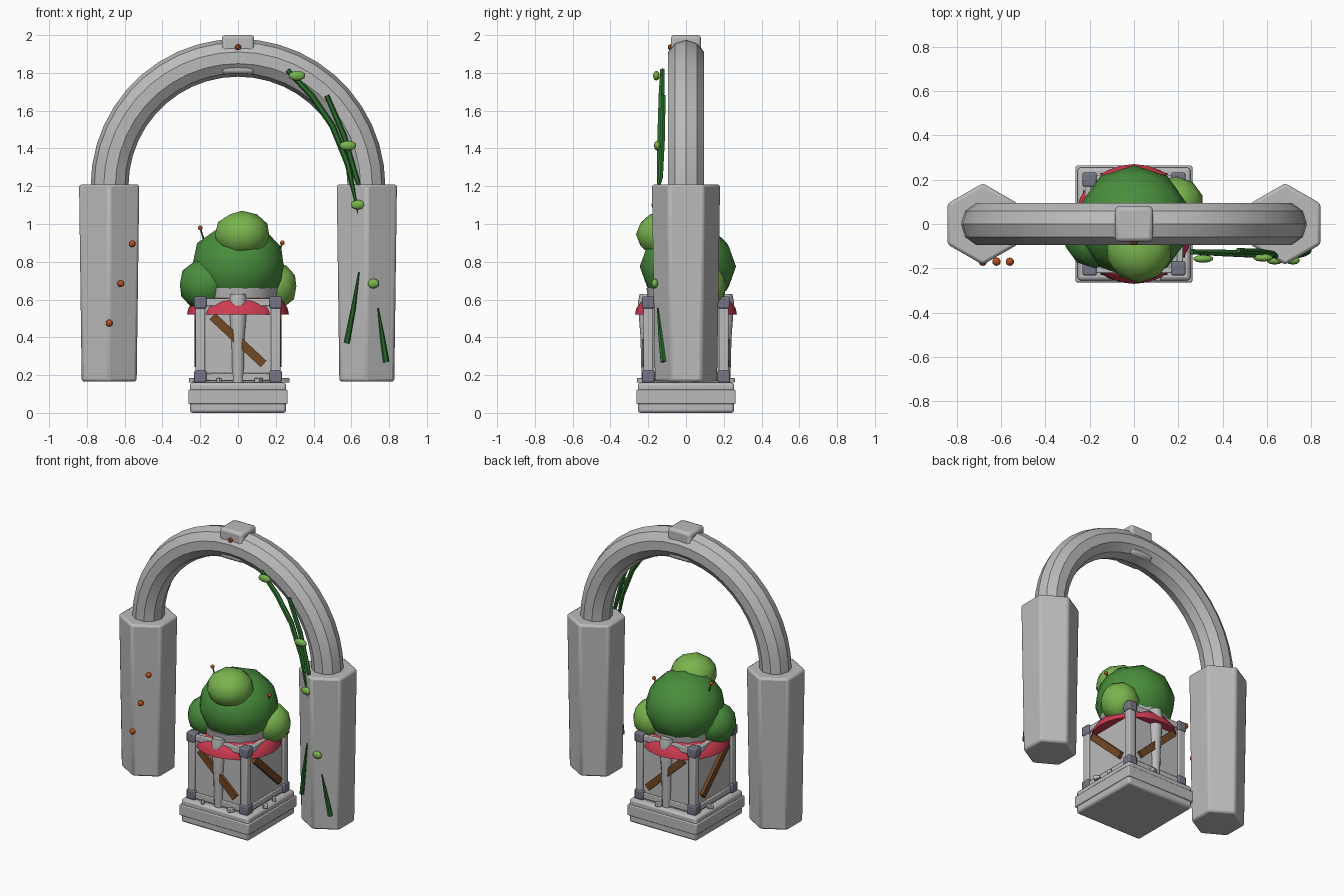
import bpy, bmesh, math
from mathutils import Vector, Matrix

if "Cube" in bpy.data.objects:
    bpy.data.objects.remove(bpy.data.objects["Cube"])


def material(name, rgb):
    m = bpy.data.materials.new(name)
    m.diffuse_color = (*rgb, 1)
    m.use_nodes = True
    m.node_tree.nodes["Principled BSDF"].inputs["Base Color"].default_value = m.diffuse_color
    return m


STONE = material("grey stone", (0.50, 0.50, 0.50))
SLATE = material("slate", (0.18, 0.18, 0.24))
RED = material("red cloth", (0.62, 0.045, 0.085))
GREEN = material("leaf green", (0.065, 0.27, 0.045))
LIME = material("light green", (0.19, 0.46, 0.075))
VINE = material("vine green", (0.025, 0.16, 0.027))
BROWN = material("brown wood", (0.17, 0.065, 0.018))
ORANGE = material("orange berry", (0.45, 0.08, 0.013))


def finish(name, bm, mat, bevel=0, angle=30):
    bmesh.ops.recalc_face_normals(bm, faces=bm.faces)
    me = bpy.data.meshes.new(name)
    bm.to_mesh(me)
    bm.free()
    me.materials.append(mat)
    ob = bpy.data.objects.new(name, me)
    bpy.context.collection.objects.link(ob)
    if bevel:
        b = ob.modifiers.new("bevel", "BEVEL")
        b.width, b.segments = bevel, 2
    bpy.ops.object.select_all(action="DESELECT")
    ob.select_set(True)
    bpy.context.view_layer.objects.active = ob
    bpy.ops.object.shade_smooth_by_angle(angle=math.radians(angle))
    return ob


def box(name, loc, size, mat, bevel=0, rot=None):
    bm = bmesh.new()
    bmesh.ops.create_cube(bm, size=1)
    m = Matrix.Translation(loc) @ (rot or Matrix()) @ Matrix.Diagonal((*size, 1))
    bm.transform(m)
    return finish(name, bm, mat, bevel)


def ball(name, loc, size, mat, sub=2):
    bm = bmesh.new()
    bmesh.ops.create_icosphere(bm, subdivisions=sub, radius=1)
    bm.transform(Matrix.Translation(loc) @ Matrix.Diagonal((*size, 1)))
    return finish(name, bm, mat, 0, 40)


def lathe(name, profile, mat, sides, spin=0, loc=(0, 0, 0), bevel=0):
    """Closed solid from (radius, height) pairs."""
    bm = bmesh.new()
    rings = []
    for r, z in profile:
        a = [spin + math.tau * i / sides for i in range(sides)]
        rings.append([bm.verts.new((loc[0] + r * math.cos(t), loc[1] + r * math.sin(t), z)) for t in a])
    for p, q in zip(rings, rings[1:]):
        for i in range(sides):
            j = (i + 1) % sides
            bm.faces.new((p[i], p[j], q[j], q[i]))
    bm.faces.new(rings[0])
    bm.faces.new(rings[-1])
    return finish(name, bm, mat, bevel)


def tube(name, points, radii, mat, sides=6):
    """Tapered round stem along a polyline."""
    bm = bmesh.new()
    pts = [Vector(p) for p in points]
    rings = []
    for k, p in enumerate(pts):
        d = (pts[min(k + 1, len(pts) - 1)] - pts[max(k - 1, 0)]).normalized()
        u = d.cross(Vector((0, 1, 0))).normalized()
        v = d.cross(u)
        rings.append([bm.verts.new(p + radii[k] * (u * math.cos(t) + v * math.sin(t)))
                      for t in (math.tau * i / sides for i in range(sides))])
    for p, q in zip(rings, rings[1:]):
        for i in range(sides):
            j = (i + 1) % sides
            bm.faces.new((p[i], p[j], q[j], q[i]))
    bm.faces.new(rings[0])
    bm.faces.new(rings[-1])
    return finish(name, bm, mat, 0, 40)


# Hexagonal pillars, slightly wider at the top
for side, x in (("left", -0.682), ("right", 0.682)):
    lathe(side + "_pillar", [(0.168, 0.165), (0.184, 1.21)], STONE, 6, math.pi / 6, (x, 0), 0.014)

# Half-ring arch with ten-sided section
bm = bmesh.new()
ARC, SIDES, rings = 22, 10, []
for k in range(ARC + 1):
    t = math.pi * k / ARC
    ring = []
    for i in range(SIDES):
        a = math.tau * i / SIDES
        r = 0.68 + 0.1 * math.cos(a)
        ring.append(bm.verts.new((r * math.cos(t), 0.1 * math.sin(a), 1.2 + r * math.sin(t))))
    rings.append(ring)
for p, q in zip(rings, rings[1:]):
    for i in range(SIDES):
        j = (i + 1) % SIDES
        bm.faces.new((p[i], p[j], q[j], q[i]))
bm.faces.new(rings[0])
bm.faces.new(rings[-1])
finish("arch", bm, STONE)
box("keystone", (0, 0, 1.897), (0.172, 0.16, 0.206), STONE, 0.018)
ball("keystone_gem", (0, -0.078, 1.935), (0.02, 0.02, 0.02), ORANGE, 1)

# Pedestal
box("pedestal_block", (0, 0, 0.08), (0.51, 0.51, 0.16), STONE, 0.015)
box("pedestal_band", (0, 0, 0.085), (0.526, 0.526, 0.075), STONE, 0.006)

# Planter body, corner posts and caps
box("planter_body", (0, 0, 0.375), (0.42, 0.42, 0.45), STONE)
for sx in (-1, 1):
    for sy in (-1, 1):
        box("corner_post", (sx * 0.2, sy * 0.2, 0.385), (0.05, 0.05, 0.43), STONE, 0.006)
        for z in (0.193, 0.585):
            box("corner_cap", (sx * 0.2, sy * 0.2, z), (0.064, 0.064, 0.064), SLATE, 0.008)

# Rails, and diagonal boards on each face
for k in range(4):
    turn = Matrix.Rotation(k * math.pi / 2, 4, "Z")
    for z in (0.19, 0.585):
        box("planter_rail", turn @ Vector((0, -0.208, z)), (0.36, 0.028, 0.04), STONE, 0.005, turn)
    slope = 43 if k in (0, 1) else -43
    # boards fall to the right on the front and right, to the left elsewhere
    box("diagonal_board", turn @ Vector((0, -0.22, 0.385)), (0.37, 0.022, 0.045), BROWN, 0,
        turn @ Matrix.Rotation(math.radians(slope), 4, "Y"))

# Tapered half columns on the front and back
for sy in (-1, 1):
    lathe("half_column", [(0.03, 0.16), (0.036, 0.4), (0.05, 0.58), (0.04, 0.63)], STONE, 12, 0, (0, sy * 0.205))

# Red cloth collar and stone bowl rim
lathe("cloth_collar", [(0.255, 0.52), (0.27, 0.522), (0.262, 0.555), (0.238, 0.59), (0.19, 0.615)], RED, 28)
lathe("bowl_rim", [(0.17, 0.56), (0.205, 0.6), (0.215, 0.66), (0.18, 0.665)], STONE, 14)

# Chips of rubble on the pedestal
for x, y, s in ((0.25, -0.06, 0.04), (0.11, -0.235, 0.04), (0.24, 0.05, 0.03),
                (0.04, 0.238, 0.04), (-0.24, 0.08, 0.035), (-0.1, -0.24, 0.025)):
    box("stone_chip", (x, y, 0.172), (s, s * 0.8, 0.024), STONE, 0.004, Matrix.Rotation(x * 9, 4, "Z"))

# Foliage
ball("bush_main", (0, 0.01, 0.775), (0.255, 0.255, 0.235), GREEN)
ball("bush_left", (-0.175, -0.06, 0.68), (0.14, 0.14, 0.14), GREEN)
ball("bush_right", (0.19, 0.09, 0.67), (0.125, 0.125, 0.13), LIME)
ball("bush_top", (0.022, -0.115, 0.945), (0.15, 0.15, 0.125), LIME)

# Berries on stems, and berries on the left pillar
for x, z in ((-0.2, 0.98), (0.235, 0.90)):
    tube("berry_stem", [(x * 0.85, 0.01, z - 0.1), (x, 0.01, z)], [0.005, 0.004], BROWN)
    ball("stem_berry", (x, 0.01, z), (0.013, 0.013, 0.013), ORANGE)
for x, z in ((-0.56, 0.895), (-0.62, 0.685), (-0.682, 0.475)):
    ball("pillar_berry", (x, -0.17, z), (0.019, 0.019, 0.019), ORANGE)

# Climbing vines and hanging blades
tube("long_vine", [(0.26, -0.125, 1.815), (0.39, -0.13, 1.68), (0.5, -0.135, 1.52),
                   (0.58, -0.14, 1.32), (0.638, -0.15, 1.05)], [0.013, 0.017, 0.017, 0.016, 0.006], VINE)
tube("short_vine", [(0.47, -0.12, 1.68), (0.56, -0.125, 1.47), (0.625, -0.135, 1.25),
                    (0.65, -0.15, 1.18)], [0.013, 0.016, 0.015, 0.008], VINE)
tube("inner_blade", [(0.64, -0.165, 0.745), (0.61, -0.155, 0.55), (0.575, -0.13, 0.37)],
     [0.004, 0.013, 0.016], VINE)
tube("outer_blade", [(0.742, -0.15, 0.555), (0.765, -0.135, 0.4), (0.785, -0.12, 0.27)],
     [0.004, 0.013, 0.017], VINE)
for x, y, z, s in ((0.312, -0.157, 1.785, 0.046), (0.582, -0.152, 1.415, 0.046),
                   (0.635, -0.165, 1.102, 0.038), (0.717, -0.165, 0.685, 0.032)):
    ball("vine_leaf", (x, y, z), (s, 0.018, 0.026), LIME)
